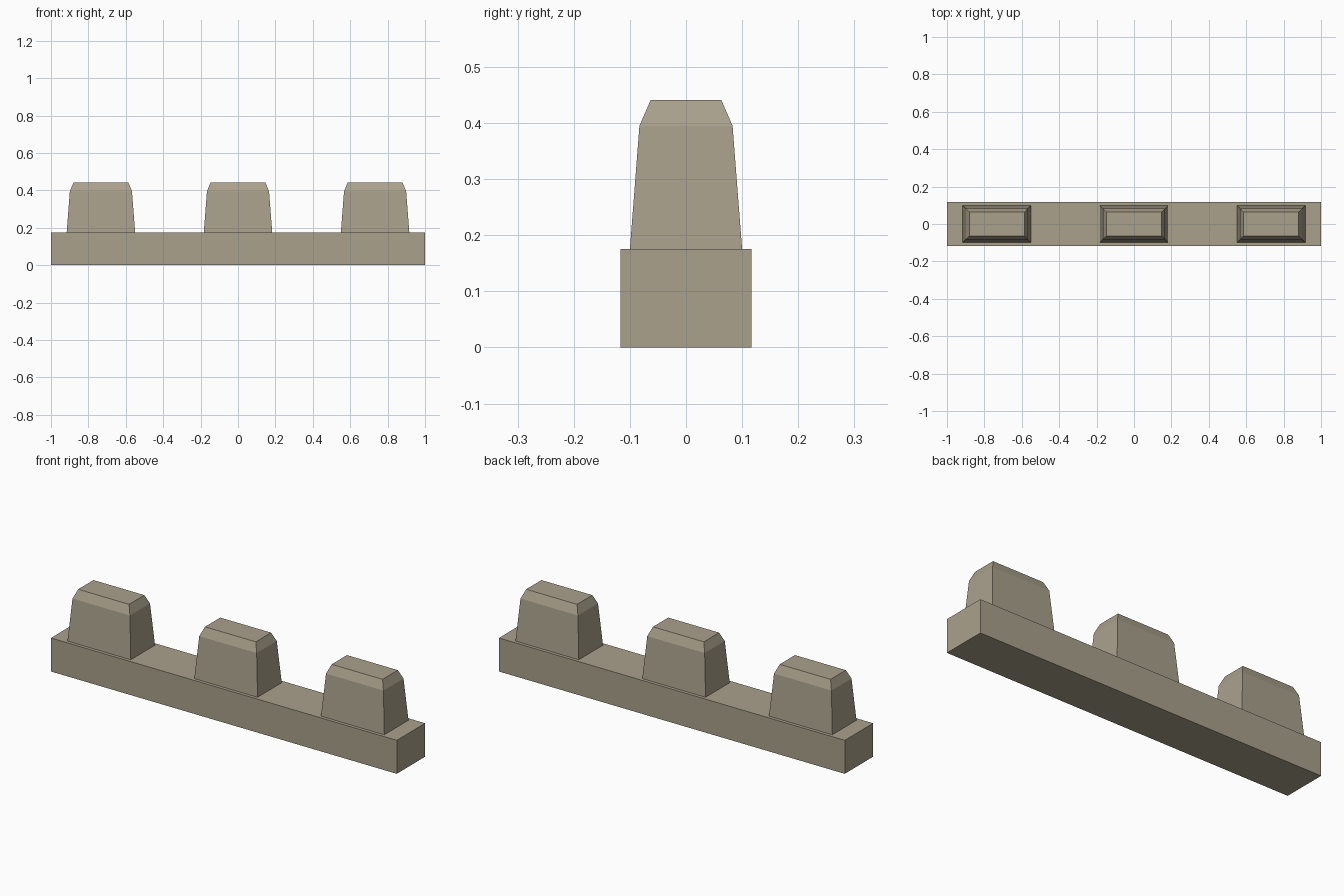
import bpy
import bmesh

cube = bpy.data.objects.get("Cube")
if cube:
    bpy.data.objects.remove(cube, do_unlink=True)

# Single stone colour
stone = bpy.data.materials.new("sandy_stone")
stone.use_nodes = True
colour = (0.40, 0.355, 0.262, 1)
stone.diffuse_color = colour
bsdf = stone.node_tree.nodes["Principled BSDF"]
bsdf.inputs["Base Color"].default_value = colour
bsdf.inputs["Roughness"].default_value = 0.9


def stacked_block(name, x, levels):
    """Closed block through rectangular levels of (half width, half depth, height)."""
    bm = bmesh.new()
    rings = [[bm.verts.new((sx * w, sy * d, z))
              for sx, sy in ((-1, -1), (1, -1), (1, 1), (-1, 1))]
             for w, d, z in levels]
    bm.faces.new(rings[0][::-1])
    bm.faces.new(rings[-1])
    for low, high in zip(rings, rings[1:]):
        for i in range(4):
            j = (i + 1) % 4
            bm.faces.new((low[i], low[j], high[j], high[i]))
    mesh = bpy.data.meshes.new(name)
    bm.to_mesh(mesh)
    bm.free()
    mesh.materials.append(stone)
    obj = bpy.data.objects.new(name, mesh)
    obj.location.x = x
    bpy.context.collection.objects.link(obj)
    return obj


# Long wall base
WALL_TOP = 0.175
stacked_block("wall_base", 0, [(1, 0.117, 0), (1, 0.117, WALL_TOP)])

# Three tapered merlons with chamfered tops
merlon = [(0.183, 0.1, WALL_TOP), (0.166, 0.083, 0.395), (0.147, 0.063, 0.441)]
for side, x in (("right", -0.733), ("middle", 0), ("left", 0.733)):
    stacked_block(side + "_merlon", x, merlon)
